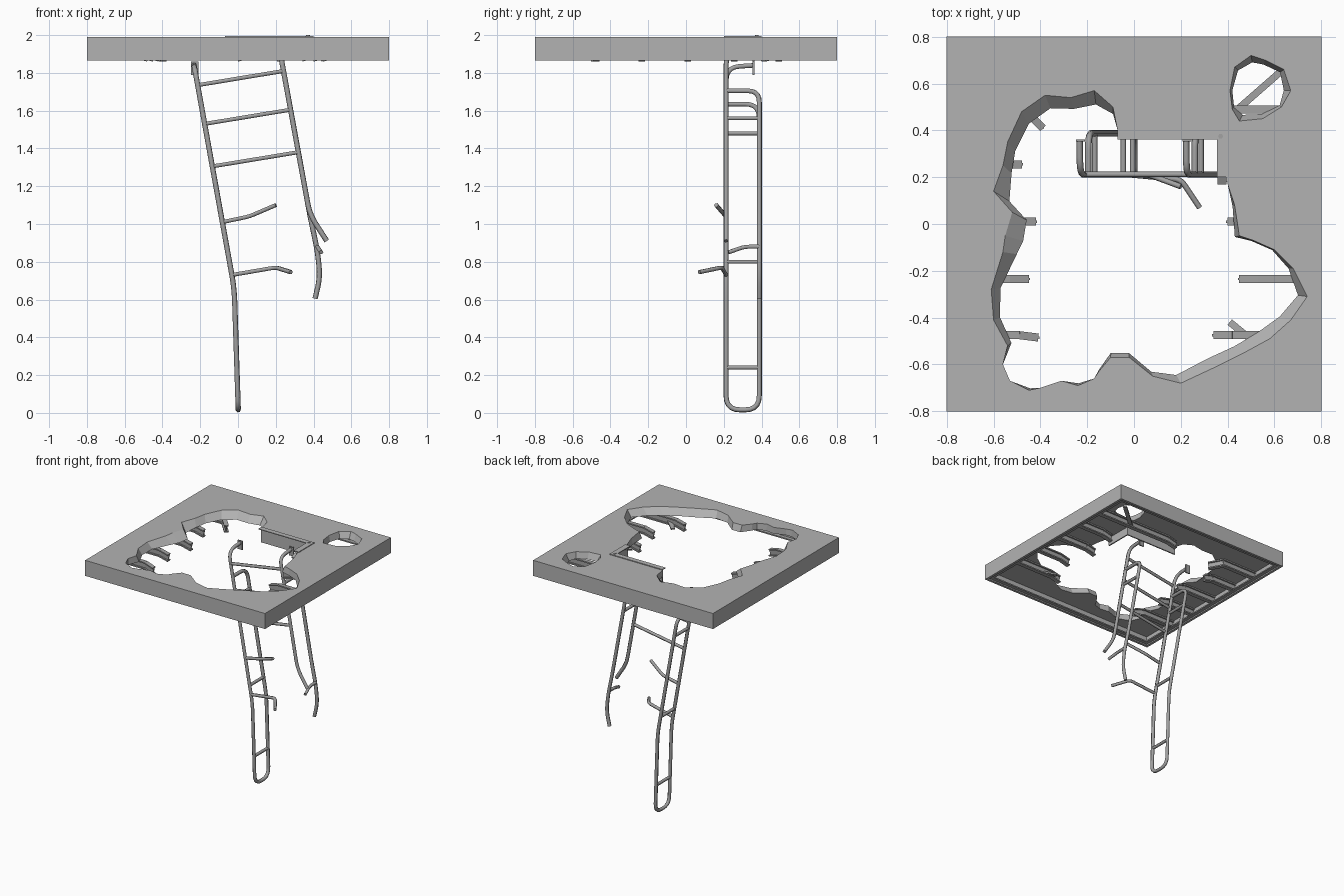
import bpy
import bmesh
from mathutils import Vector

cube = bpy.data.objects.get("Cube")
if cube:
    bpy.data.objects.remove(cube, do_unlink=True)


def material(name, grey):
    mat = bpy.data.materials.new(name)
    mat.use_nodes = True
    color = (grey, grey, grey, 1)
    mat.diffuse_color = color
    mat.node_tree.nodes["Principled BSDF"].inputs["Base Color"].default_value = color
    return mat


CONCRETE = material("concrete grey", 0.45)
STEEL = material("steel grey", 0.36)

TOP, CEILING, BASE = 1.99, 1.94, 1.865
HALF, WALL = 0.8, 0.02


def add_mesh(name, mesh, mat):
    obj = bpy.data.objects.new(name, mesh)
    mesh.materials.clear()
    mesh.materials.append(mat)
    bpy.context.scene.collection.objects.link(obj)
    return obj


def box(name, low, high, mat):
    low, high = Vector(low), Vector(high)
    bm = bmesh.new()
    bmesh.ops.create_cube(bm, size=1)
    for v in bm.verts:
        v.co = (low + high) / 2 + v.co * (high - low)
    mesh = bpy.data.meshes.new(name)
    bm.to_mesh(mesh)
    bm.free()
    return add_mesh(name, mesh, mat)


def bar(name, start, end, width, height, mat=STEEL):
    """Rectangular bar running between two points."""
    start, end = Vector(start), Vector(end)
    along = end - start
    obj = box(name, (-width / 2, -height / 2, 0), (width / 2, height / 2, along.length), mat)
    side = Vector((-along.y, along.x, 0)).normalized()
    up = along.normalized().cross(side)
    for v in obj.data.vertices:
        v.co = start + side * v.co.x + up * v.co.y + along.normalized() * v.co.z
    return obj


def rounded(points, radius, steps=5):
    """Replace the inner corners of a path with short arcs."""
    pts = [Vector(p) for p in points]
    out = [pts[0]]
    for a, b, c in zip(pts, pts[1:], pts[2:]):
        r = min(radius, (a - b).length * 0.49, (c - b).length * 0.49)
        p, q = b + (a - b).normalized() * r, b + (c - b).normalized() * r
        for i in range(steps + 1):
            t = i / steps
            out.append(p * (1 - t) ** 2 + b * 2 * t * (1 - t) + q * t * t)
    return out + [pts[-1]]


def tube(name, points, radius=0.014, bend=0.03):
    path = rounded(points, bend)
    curve = bpy.data.curves.new(name, "CURVE")
    curve.dimensions = "3D"
    curve.bevel_depth = radius
    curve.bevel_resolution = 1
    curve.use_fill_caps = True
    spline = curve.splines.new("POLY")
    spline.points.add(len(path) - 1)
    for point, co in zip(spline.points, path):
        point.co = (*co, 1)
    helper = bpy.data.objects.new(name + " path", curve)
    bpy.context.scene.collection.objects.link(helper)
    mesh = bpy.data.meshes.new_from_object(helper)
    bpy.data.objects.remove(helper, do_unlink=True)
    return add_mesh(name, mesh, STEEL)


# Broken outlines in hundredths: x, y and how far the lower edge steps inward
big_hole = [
    (-7, 40, 0), (-9, 50, 3), (-17, 57, 6), (-27, 54, 5), (-38, 55, 6), (-48, 48, 6),
    (-54, 35, 5), (-56, 25, 5), (-60, 14, 8), (-52, 5, 7), (-55, -5, 8), (-56, -12, 6),
    (-61, -28, 4), (-60, -41, 3), (-54, -52, 2), (-56, -60, 0), (-53, -67, 0),
    (-45, -71, 1), (-40, -70, 0), (-31, -67, 0), (-24, -69, 1), (-17, -66, 0),
    (-15, -63, 1), (-10, -57, 2), (-2, -57, 2), (8, -65, 2), (20, -68, 4), (35, -61, 5),
    (47, -55, 5), (58, -49, 6), (67, -41, 5), (74, -31, 4), (68, -19, 2), (60, -11, 1),
    (51, -7, 1), (45, -5, 2), (43, 8, 1), (40, 17, 0), (40, 40, 0)]
small_hole = [
    (41, 57, 1), (43, 67, 2), (50, 72, 3), (56, 70, 2), (64, 66, 2),
    (67, 57, 3), (63, 50, 1), (55, 45, 2), (45, 44, 3), (42, 49, 1)]


# Slab with two ragged holes
def build_slab():
    bm = bmesh.new()
    e = (HALF - WALL) * 100
    square = [(-e, -e, 0), (e, -e, 0), (e, e, 0), (-e, e, 0)]
    rims = {TOP: [], CEILING: []}
    for outline in (square, big_hole, small_hole):
        centre = sum((Vector(p[:2]) for p in outline), Vector((0, 0))) / len(outline)
        loops = []
        for z in (TOP, CEILING):
            ring = []
            for x, y, inset in outline:
                p = Vector((x, y))
                if z == CEILING:
                    p += (centre - p).normalized() * inset
                ring.append(bm.verts.new((p.x / 100, p.y / 100, z)))
            loops.append(ring)
            n = len(ring)
            rims[z] += [bm.edges.new((ring[i], ring[(i + 1) % n])) for i in range(n)]
        upper, lower = loops
        for i in range(len(upper)):
            j = (i + 1) % len(upper)
            bm.faces.new((upper[i], upper[j], lower[j], lower[i]))
    for z, edges in rims.items():
        bmesh.ops.triangle_fill(bm, edges=edges, use_beauty=True, normal=(0, 0, 1))
    bmesh.ops.recalc_face_normals(bm, faces=bm.faces[:])
    mesh = bpy.data.meshes.new("slab")
    bm.to_mesh(mesh)
    bm.free()
    add_mesh("slab", mesh, CONCRETE)


build_slab()

# Outer rim and the ledges inside it
inner = HALF - WALL
for s, side in ((-1, "low"), (1, "high")):
    a, b = sorted((s * HALF, s * inner))
    box(f"rim_x_{side}", (a, -HALF, BASE), (b, HALF, TOP), CONCRETE)
    box(f"rim_y_{side}", (-inner, a, BASE), (inner, b, TOP), CONCRETE)
    a, b = sorted((s * inner, s * (inner - 0.03)))
    box(f"ledge_x_{side}", (a, -inner, 1.875), (b, inner, 1.885), STEEL)
    box(f"ledge_y_{side}", (-inner, a, 1.875), (inner, b, 1.885), STEEL)


# Joists snapped off at the big hole, with bent tips
def joist(name, y, wall_x, end_x, sway):
    direction = 1 if end_x > wall_x else -1
    knee = end_x - direction * 0.08
    for part, z, w, h in (("upper", 1.933, 0.034, 0.01), ("web", 1.91, 0.01, 0.05),
                          ("lower", 1.885, 0.034, 0.01)):
        bar(f"{name}_{part}", (wall_x, y, z), (knee, y, z), w, h)
        bar(f"{name}_{part}_tip", (knee, y, z), (end_x, y + sway, z - 0.02), w, h)


for i, (y, left_end, right_end, sway) in enumerate((
        (0.49, -0.39, 0.0, -0.08), (0.255, -0.48, 0.44, 0), (0.01, -0.42, 0.4, 0),
        (-0.235, -0.45, 0.45, 0), (-0.475, -0.41, 0.34, -0.01))):
    joist(f"left_joist_{i}", y, -inner, left_end, sway)
    joist(f"right_joist_{i}", y, inner, right_end, 0)
bar("hole_brace", (0.42, 0.47, 1.9), (0.66, 0.68, 1.9), 0.03, 0.012)
bar("fallen_bar", (0.41, -0.42, 1.88), (0.52, -0.51, 1.91), 0.03, 0.012)

# Hatch frame: angle iron around the intact corner of the opening
box("hatch_plate_back", (-0.07, 0.36, TOP), (0.4, 0.4, 1.996), CONCRETE)
box("hatch_plate_side", (0.355, 0.2, TOP), (0.4, 0.36, 1.996), CONCRETE)
box("hatch_wall_back", (-0.07, 0.392, 1.875), (0.4, 0.402, TOP), CONCRETE)
box("hatch_wall_side", (0.392, 0.18, 1.875), (0.402, 0.4, TOP), CONCRETE)
bar("hatch_bent_end", (0.376, 0.24, 1.98), (0.376, 0.17, 1.95), 0.04, 0.01)
bolt = tube("hatch_bolt", [(0.37, 0.375, 1.99), (0.37, 0.375, 2.0)], 0.011)

# Ladder rails
FRONT, BACK = 0.212, 0.388


def left_x(z):
    return -0.02 - (z - 0.66) * 0.18 if z > 0.66 else 0.002 - z * 0.033


def right_x(z):
    return 0.38 - (z - 1.05) * 0.183


def on_left(y, z):
    return (left_x(z), y, z)


def on_right(y, z):
    return (right_x(z), y, z)


tube("left_rail", [on_left(0.36, 1.84), on_left(FRONT, 1.83), on_left(FRONT, 0.66),
                   on_left(FRONT, 0.016), on_left(BACK, 0.016), on_left(BACK, 0.66),
                   on_left(BACK, 1.635), on_left(FRONT, 1.635)], bend=0.075)
tube("right_front_rail", [on_right(0.36, 1.91), on_right(FRONT, 1.9),
                          on_right(FRONT, 1.05), (0.47, FRONT, 0.91)], bend=0.06)
tube("right_back_rail", [on_right(FRONT, 1.705), on_right(BACK, 1.705), on_right(BACK, 1.05),
                         (0.42, BACK, 0.86), (0.435, BACK, 0.72), (0.408, BACK, 0.605)],
     bend=0.06)
for side, place, z in (("left", on_left, 1.82), ("right", on_right, 1.89)):
    x = place(0, z)[0]
    box(f"{side}_hook_plate", (x - 0.02, 0.352, z - 0.03), (x + 0.02, 0.362, z + 0.04), STEEL)

# Ladder rungs, whole and snapped
for i, z in enumerate((1.735, 1.53, 1.305)):
    tube(f"rung_{i}", [on_left(FRONT, z), on_right(FRONT, z + 0.075)], 0.012)
tube("broken_rung_upper", [on_left(FRONT, 1.01), (0.06, FRONT, 1.04), (0.2, 0.16, 1.1)], 0.012)
tube("broken_rung_lower", [on_left(FRONT, 0.73), (0.2, 0.19, 0.77), (0.28, 0.07, 0.745)], 0.012)

# Side bars joining the front and back rails
for i, z in enumerate((1.48, 0.8, 0.24)):
    tube(f"left_side_bar_{i}", [on_left(FRONT, z), on_left(BACK, z)], 0.012)
tube("right_side_bar", [on_right(FRONT, 1.56), on_right(BACK, 1.56)], 0.012)
tube("broken_side_bar", [(0.42, BACK, 0.88), (0.42, 0.31, 0.88), (0.44, 0.225, 0.85)], 0.012)
